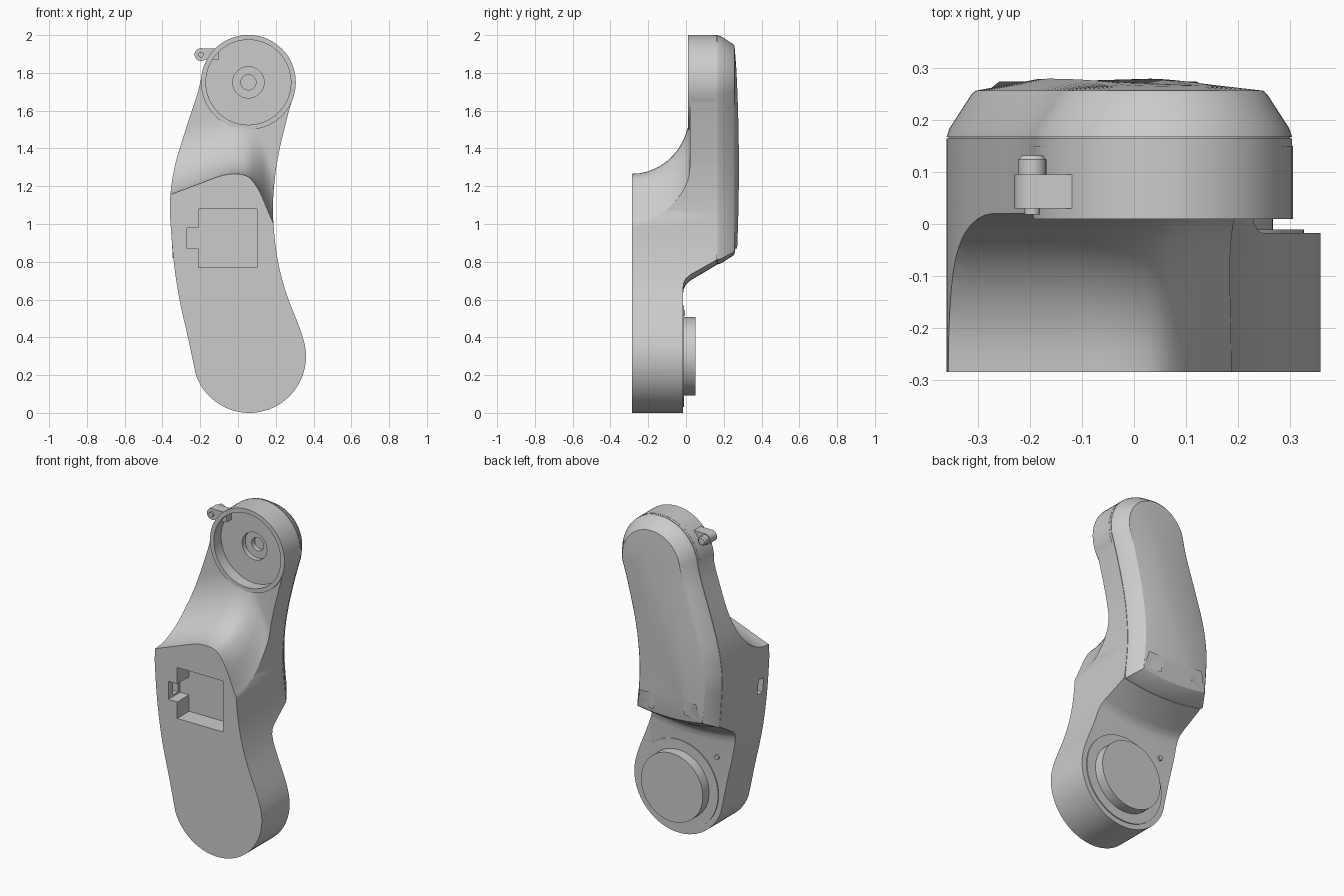
import bpy, bmesh, math
from mathutils import Vector

if "Cube" in bpy.data.objects:
    bpy.data.objects.remove(bpy.data.objects["Cube"], do_unlink=True)

grey = bpy.data.materials.new("plain_grey")
grey.use_nodes = True
COLOUR = (0.6, 0.6, 0.6, 1)
grey.diffuse_color = COLOUR
grey.node_tree.nodes["Principled BSDF"].inputs["Base Color"].default_value = COLOUR

TOP, TOP_R = (0.055, 1.75), 0.25
LOW, LOW_R = (0.06, 0.30), 0.30


def finish(name, bm):
    bmesh.ops.remove_doubles(bm, verts=bm.verts, dist=1e-5)
    bmesh.ops.recalc_face_normals(bm, faces=bm.faces)
    me = bpy.data.meshes.new(name)
    bm.to_mesh(me)
    bm.free()
    ob = bpy.data.objects.new(name, me)
    bpy.context.collection.objects.link(ob)
    me.materials.append(grey)
    return ob


def smooth(ob):
    bpy.ops.object.select_all(action='DESELECT')
    ob.select_set(True)
    bpy.context.view_layer.objects.active = ob
    bpy.ops.object.shade_smooth_by_angle(angle=math.radians(28))


def loft(name, rings):
    """Bridge closed rings of equal length and cap both ends."""
    bm = bmesh.new()
    vs = [[bm.verts.new(p) for p in r] for r in rings]
    n = len(vs[0])
    for a, b in zip(vs, vs[1:]):
        for i in range(n):
            j = (i + 1) % n
            bm.faces.new((a[i], a[j], b[j], b[i]))
    bm.faces.new(vs[0])
    bm.faces.new(vs[-1])
    return finish(name, bm)


def lathe(name, centre, profile, steps=64):
    """Spin (radius, y) points around an axis along y."""
    bm = bmesh.new()
    vs = [bm.verts.new((centre[0] + r, y, centre[1])) for r, y in profile]
    es = [bm.edges.new(e) for e in zip(vs, vs[1:])]
    bmesh.ops.spin(bm, geom=vs + es, cent=(centre[0], 0, centre[1]), axis=(0, 1, 0),
                   angle=math.tau, steps=steps)
    return finish(name, bm)


def box(name, lo, hi):
    return loft(name, [[(x, lo[1], lo[2]), (x, hi[1], lo[2]), (x, hi[1], hi[2]), (x, lo[1], hi[2])]
                       for x in (lo[0], hi[0])])


def cut(target, cutter):
    mod = target.modifiers.new("cut", 'BOOLEAN')
    mod.operation, mod.solver, mod.object = 'DIFFERENCE', 'EXACT', cutter
    bpy.context.view_layer.objects.active = target
    bpy.ops.object.modifier_apply(modifier=mod.name)
    bpy.data.objects.remove(cutter, do_unlink=True)


def arc(c, r, a0, a1, n):
    return [(c[0] + r * math.cos(math.radians(a0 + (a1 - a0) * i / n)),
             c[1] + r * math.sin(math.radians(a0 + (a1 - a0) * i / n))) for i in range(n + 1)]


def spline(pts, sub=5):
    """Catmull-Rom curve through the points, without the two end handles."""
    out = []
    for k in range(1, len(pts) - 2):
        p0, p1, p2, p3 = (Vector(p) for p in pts[k - 1:k + 3])
        for i in range(sub):
            t = i / sub
            out.append(tuple(0.5 * (2 * p1 + (p2 - p0) * t + (2 * p0 - 5 * p1 + 4 * p2 - p3) * t * t
                                    + (3 * p1 - p0 - 3 * p2 + p3) * t ** 3)))
    return out + [tuple(pts[-2])]


# Curved arm outline in the x-z plane, counterclockwise
low_arc = arc(LOW, LOW_R, 200, 370, 30)
top_arc = arc(TOP, TOP_R, -10, 165, 30)
right_pts = [(0.33, 0.44), (0.25, 0.65), (0.205, 0.84), (0.185, 1.06), (0.195, 1.24),
             (0.22, 1.395), (0.265, 1.58)]
left_pts = [(-0.215, 1.69), (-0.29, 1.46), (-0.338, 1.29), (-0.36, 1.13), (-0.357, 1.0),
            (-0.34, 0.8), (-0.31, 0.6), (-0.265, 0.4)]
right = spline(low_arc[-2:] + right_pts + top_arc[:2])
left = spline(top_arc[-2:] + left_pts + low_arc[:2])
outline = low_arc[:-1] + right + top_arc[1:-1] + left[:-1]

body = loft("arm_body", [[(x, y, z) for x, z in outline] for y in (-0.285, 0.165)])

# Cove that scoops the front below the top socket
rim = spline([(-0.6, 1.06), (-0.45, 1.125), (-0.355, 1.157), (-0.2, 1.215), (-0.08, 1.258), (0, 1.265),
              (0.06, 1.245), (0.11, 1.18), (0.15, 1.09), (0.185, 1.01), (0.24, 0.92), (0.45, 0.9),
              (0.6, 0.9)], 4)
cove = []
for x, z in rim:
    ring = [(x, -0.4, z)]
    for i in range(13):
        a = math.pi / 2 * i / 12
        ring.append((x, -0.285 + 0.305 * math.sin(a), z + 0.33 * (1 - math.cos(a))))
    cove.append(ring + [(x, 0.02, 2.3), (x, -0.4, 2.3)])
cut(body, loft("cove_cutter", cove))


# Step that thins the lower end at the back
def bow(x):
    return 0.4 * (x + 0.05) ** 2


step_profile = [(-0.017, -0.2), (-0.017, 0.62), (-0.012, 0.655), (0.0, 0.68), (0.025, 0.702),
                (0.165, 0.785), (0.4, 0.93), (0.4, -0.2)]
xs = [-0.5 + i * 0.05 for i in range(21)]
cut(body, loft("step_cutter", [[(x, y, z + (bow(x) if z > 0 else 0)) for y, z in step_profile]
                               for x in xs]))

# Square pocket, its side tab, and the slot through the side wall
cut(body, box("pocket_cutter", (-0.21, -0.4, 0.77), (0.10, -0.17, 1.08)))
cut(body, box("tab_cutter", (-0.27, -0.4, 0.87), (-0.205, -0.17, 0.98)))
cut(body, box("slot_cutter", (-0.5, -0.24, 0.88), (-0.2, -0.19, 0.97)))
cut(body, lathe("socket_cutter", TOP, [(0, -0.1), (0.235, -0.1), (0.235, 0.15), (0, 0.15)]))
smooth(body)

# Round socket with stepped bore
smooth(lathe("top_socket", TOP, [(0, 0.14), (0.04, 0.14), (0.04, 0.11), (0.083, 0.11), (0.083, 0.08),
                                 (0.225, 0.08), (0.225, 0.01), (0.251, 0.01), (0.251, 0.15), (0, 0.15)]))

# Back cover: upper outline closed by a bowed lower edge, then inset in steps
side_r = [p for p in right if p[1] > 0.86]
side_l = [p for p in left if p[1] > 0.86]
x_r, x_l = 0.203, -0.347
bottom = [(x_l + (x_r - x_l) * i / 10, 0.785 + bow(x_l + (x_r - x_l) * i / 10)) for i in range(11)]
cover = bottom + side_r + top_arc[1:-1] + side_l


def inset(pts, d):
    out = []
    n = len(pts)
    for i in range(n):
        p, a, b = Vector(pts[i]), Vector(pts[i - 1]), Vector(pts[(i + 1) % n])
        u, v = (p - a).normalized(), (b - p).normalized()
        nu, nv = Vector((-u.y, u.x)), Vector((-v.y, v.x))
        out.append(tuple(p + (nu + nv) * d / (1 + nu.dot(nv))))
    return out


def cover_ring(d, y, dome=0.0):
    return [(x, y - dome * (z - 1.3) ** 2, z) for x, z in inset(cover, d)]


smooth(loft("back_cover", [cover_ring(0.004, 0.16), cover_ring(0.004, 0.168), cover_ring(0, 0.168),
                           cover_ring(0.006, 0.185), cover_ring(0.048, 0.25), cover_ring(0.056, 0.257),
                           cover_ring(0.17, 0.28, 0.05)]))

# Lower pivot: thin washer, raised disc and small locating pin
smooth(lathe("pivot_washer", LOW, [(0, -0.03), (0.268, -0.03), (0.268, -0.011), (0, -0.011)]))
smooth(lathe("pivot_disc", LOW, [(0, -0.02), (0.208, -0.02), (0.208, 0.05), (0, 0.05)]))
smooth(lathe("locating_pin", (-0.2, 0.53), [(0, -0.03), (0.014, -0.03), (0.014, -0.006), (0, -0.006)], 16))

# Side clip: lug, hinge barrel and screw
lug = box("clip_lug", (-0.2, 0.03, 1.872), (-0.1, 0.095, 1.93))
hinge = (-0.196, 1.897)
smooth(lathe("clip_barrel", hinge, [(0, 0.03), (0.034, 0.03), (0.034, 0.095), (0, 0.095)], 24))
smooth(lathe("clip_screw", hinge, [(0, 0.018), (0.015, 0.018), (0.015, 0.09), (0.027, 0.09),
                                   (0.027, 0.124), (0.02, 0.132), (0, 0.132)], 24))
